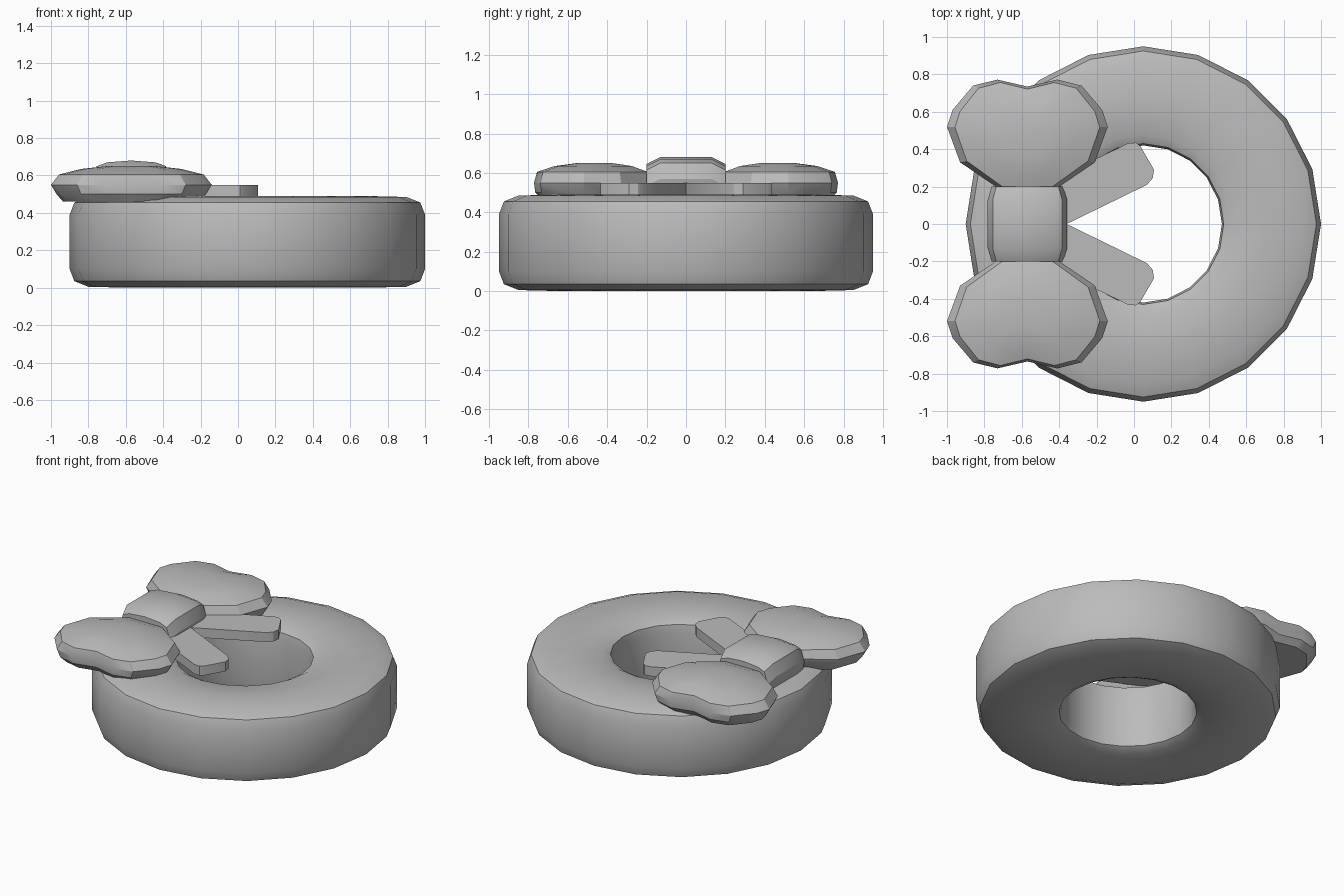
import bpy, bmesh, math

if "Cube" in bpy.data.objects:
    bpy.data.objects.remove(bpy.data.objects["Cube"])

grey = bpy.data.materials.new("soft grey")
grey.use_nodes = True
colour = (0.5, 0.5, 0.5, 1)
grey.diffuse_color = colour
grey.node_tree.nodes["Principled BSDF"].inputs["Base Color"].default_value = colour


def loft(name, rings, wrap=False, smooth=30):
    """Skin a series of equal closed rings, capped or joined end to end."""
    bm = bmesh.new()
    loops = [[bm.verts.new(p) for p in ring] for ring in rings]
    pairs = list(zip(loops, loops[1:]))
    if wrap:
        pairs.append((loops[-1], loops[0]))
    else:
        bm.faces.new(loops[0])
        bm.faces.new(loops[-1])
    for a, b in pairs:
        for i in range(len(a)):
            j = (i + 1) % len(a)
            bm.faces.new((a[i], a[j], b[j], b[i]))
    bmesh.ops.recalc_face_normals(bm, faces=bm.faces)
    mesh = bpy.data.meshes.new(name)
    bm.to_mesh(mesh)
    bm.free()
    mesh.materials.append(grey)
    obj = bpy.data.objects.new(name, mesh)
    bpy.context.collection.objects.link(obj)
    if smooth:
        bpy.ops.object.select_all(action='DESELECT')
        obj.select_set(True)
        bpy.context.view_layer.objects.active = obj
        bpy.ops.object.shade_smooth_by_angle(angle=math.radians(smooth))
    return obj


# Ring body: a rounded rectangular section turned in twenty steps
half = [(0.42, 0.40), (0.43, 0.455), (0.48, 0.482), (0.65, 0.49),
        (0.85, 0.485), (0.925, 0.455), (0.95, 0.39)]
section = half + [(r, 0.49 - z) for r, z in reversed(half)]
rings = []
for i in range(20):
    a = math.tau * i / 20
    rings.append([(0.05 + r * math.cos(a), r * math.sin(a), z) for r, z in section])
loft("ring_body", rings, wrap=True, smooth=35)

# Bow lobes: heart-like outline stacked into a low dome
BOW_X = -0.57
side = [(0.14, 0.18), (0.36, 0.33), (0.43, 0.52), (0.40, 0.61),
        (0.29, 0.74), (0.16, 0.772)]
outline = side + [(0, 0.735)] + [(-x, y) for x, y in reversed(side)]
layers = [(0.46, 0.85, 0.86), (0.50, 0.93, 0.98), (0.55, 1, 1),
          (0.605, 0.9, 0.95), (0.635, 0.62, 0.66), (0.65, 0.3, 0.3)]
MID_Y = 0.46
for word, s in (("left", 1), ("right", -1)):
    loft("bow_lobe_" + word,
         [[(BOW_X + x * kx, s * (MID_Y + (y - MID_Y) * ky), z) for x, y in outline]
          for z, kx, ky in layers])

# Knot: arched section run across the middle with sloping ends
arch = [(0.19, 0.48), (0.212, 0.57), (0.185, 0.65), (0.13, 0.67)]
arch = arch + [(0, 0.68)] + [(-x, z) for x, z in reversed(arch)]
ends = [(-0.2, 0.9, -0.035), (-0.13, 1, 0), (0.13, 1, 0), (0.2, 0.9, -0.035)]
loft("bow_knot", [[(BOW_X + x * k, y, z + drop) for x, z in arch]
                  for y, k, drop in ends])

# Ribbon tails: flat strips with rounded tips reaching over the hole
tail = [(-0.55, 0), (-0.36, 0), (0.07, 0.21), (0.1, 0.245), (0.107, 0.29),
        (0.035, 0.415), (0.01, 0.435), (-0.03, 0.432), (-0.2, 0.35), (-0.5, 0.2)]
for word, s in (("left", 1), ("right", -1)):
    loft("ribbon_tail_" + word,
         [[(x, s * y, z) for x, y in tail] for z in (0.485, 0.55)])
